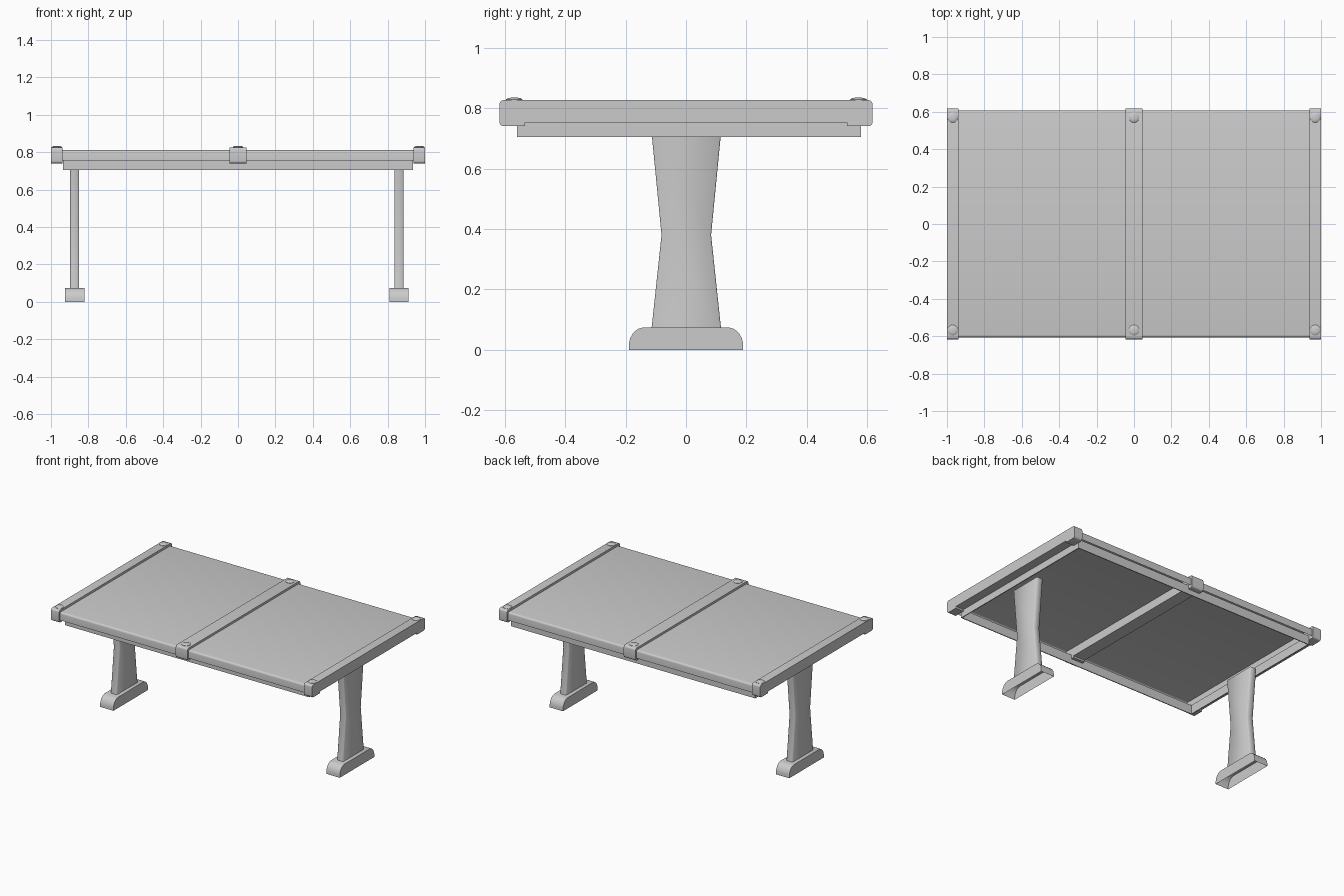
import bpy, bmesh, math
from mathutils import Matrix

if "Cube" in bpy.data.objects:
    bpy.data.objects.remove(bpy.data.objects["Cube"])


def finish(name, bm, angle=35):
    bmesh.ops.recalc_face_normals(bm, faces=bm.faces)
    me = bpy.data.meshes.new(name)
    bm.to_mesh(me)
    bm.free()
    ob = bpy.data.objects.new(name, me)
    bpy.context.collection.objects.link(ob)
    bpy.ops.object.select_all(action='DESELECT')
    ob.select_set(True)
    bpy.context.view_layer.objects.active = ob
    bpy.ops.object.shade_smooth_by_angle(angle=math.radians(angle))
    return ob


def extrude_profile(name, pts, x0, x1, open_bottom=False, bevel=0, angle=35):
    """Extrude a (y, z) outline along x."""
    bm = bmesh.new()
    f = bm.faces.new([bm.verts.new((x0, y, z)) for y, z in pts])
    r = bmesh.ops.extrude_face_region(bm, geom=[f])
    bmesh.ops.translate(bm, vec=(x1 - x0, 0, 0),
                        verts=[v for v in r['geom'] if isinstance(v, bmesh.types.BMVert)])
    if bevel:
        rim = [e for e in bm.edges if abs(e.verts[0].co.x - e.verts[1].co.x) < 1e-5
               and abs(e.verts[0].co.z - e.verts[1].co.z) > 1e-3]
        bmesh.ops.bevel(bm, geom=rim, offset=bevel, segments=1, affect='EDGES')
    if open_bottom:
        zmin = min(v.co.z for v in bm.verts)
        low = [g for g in bm.faces if all(v.co.z < zmin + 1e-5 for v in g.verts)]
        bmesh.ops.delete(bm, geom=low, context='FACES_ONLY')
    return finish(name, bm, angle)


def corner(cy, cz, r, a0, n=4):
    """Quarter-circle arc points, counter-clockwise from angle a0."""
    return [(cy + r * math.cos(math.radians(a0 + 90 * i / n)),
             cz + r * math.sin(math.radians(a0 + 90 * i / n))) for i in range(n + 1)]


def rounded(hy, z0, z1, r, recess_y, recess_z):
    """Rounded bar outline with a shallow recess along its underside."""
    return (corner(hy - r, z0 + r, r, -90) + corner(hy - r, z1 - r, r, 0)
            + corner(-hy + r, z1 - r, r, 90) + corner(-hy + r, z0 + r, r, 180)
            + [(-recess_y, z0), (-recess_y, recess_z), (recess_y, recess_z), (recess_y, z0)])


# table top panel with rounded long edges, an open shell underneath
panel = ([(0.606, 0.755)] + corner(0.593, 0.798, 0.013, 0)
         + corner(-0.593, 0.798, 0.013, 90) + [(-0.606, 0.755)])
extrude_profile("top_panel", panel, -0.96, 0.96, open_bottom=True)

# cross straps with a stepped recess underneath
strap = rounded(0.617, 0.740, 0.826, 0.014, 0.532, 0.752)
for name, x0, x1 in (("left", -1, -0.938), ("middle", -0.045, 0.045), ("right", 0.938, 1)):
    extrude_profile(name + "_strap", strap, x0, x1)

    # domed studs at both ends of each strap
    for side, y in (("front", -0.568), ("back", 0.57)):
        bm = bmesh.new()
        rings = []
        for r, z in ((0.028, 0.822), (0.028, 0.828), (0.022, 0.832), (0.012, 0.834)):
            rings.append(bmesh.ops.create_circle(
                bm, segments=20, radius=r,
                matrix=Matrix.Translation(((x0 + x1) / 2, y, z)))['verts'])
        for a, b in zip(rings, rings[1:]):
            for i in range(20):
                j = (i + 1) % 20
                bm.faces.new((a[i], a[j], b[j], b[i]))
        bm.faces.new(rings[-1])
        finish(f"{name}_{side}_stud", bm, 45)

# thin apron frame under the top, open in the middle
bm = bmesh.new()


def loop(inset, z):
    x, y0, y1 = 0.936 - inset, -0.559 + inset, 0.579 - inset
    return [bm.verts.new((a, b, z)) for a, b in ((-x, y0), (x, y0), (x, y1), (-x, y1))]


loops = [loop(0, 0.767), loop(0, 0.705), loop(0.006, 0.705), loop(0.006, 0.767)]
for a, b in zip(loops, loops[1:] + loops[:1]):
    for i in range(4):
        j = (i + 1) % 4
        bm.faces.new((a[i], a[j], b[j], b[i]))
finish("apron", bm)

# waisted legs on round-shouldered feet
leg = [(-0.114, 0.07), (0.116, 0.07), (0.083, 0.38), (0.116, 0.72),
       (-0.114, 0.72), (-0.081, 0.38)]
shoulder = [(0.189, 0), (0.189, 0.020), (0.185, 0.038), (0.175, 0.056),
            (0.160, 0.069), (0.140, 0.075)]
foot = shoulder + [(-y, z) for y, z in reversed(shoulder)]
for side, cx in (("left", -0.873), ("right", 0.861)):
    extrude_profile(side + "_leg", leg, cx - 0.024, cx + 0.024, bevel=0.004, angle=60)
    extrude_profile(side + "_foot", foot, cx - 0.051, cx + 0.051, open_bottom=True)
